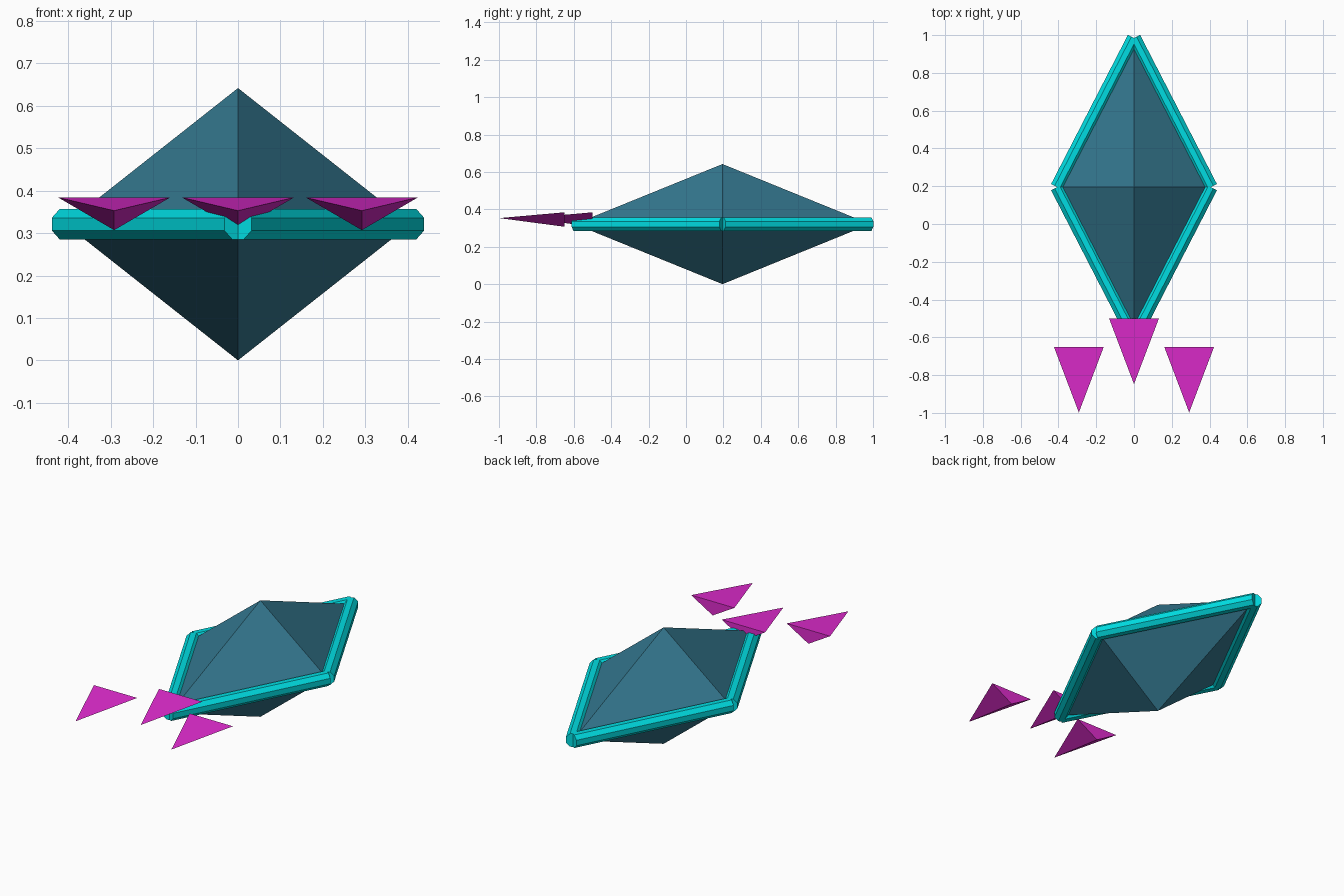
import bpy, bmesh
from math import sin, cos, pi
from mathutils import Vector

if "Cube" in bpy.data.objects:
    bpy.data.objects.remove(bpy.data.objects["Cube"])

CY, CZ = 0.195, 0.321            # centre of the crystal
HX, HY, HZ = 0.407, 0.79, 0.321  # its half extents


def material(name, color):
    m = bpy.data.materials.new(name)
    m.diffuse_color = (*color, 1)
    m.use_nodes = True
    m.node_tree.nodes["Principled BSDF"].inputs["Base Color"].default_value = m.diffuse_color
    return m


def hull(name, points, mat):
    """Flat-shaded convex solid around a few points."""
    bm = bmesh.new()
    for p in points:
        bm.verts.new(p)
    bmesh.ops.convex_hull(bm, input=bm.verts[:])
    bmesh.ops.dissolve_limit(bm, angle_limit=0.005, verts=bm.verts[:], edges=bm.edges[:])
    bmesh.ops.recalc_face_normals(bm, faces=bm.faces[:])
    me = bpy.data.meshes.new(name)
    bm.to_mesh(me)
    bm.free()
    me.materials.append(mat)
    ob = bpy.data.objects.new(name, me)
    bpy.context.collection.objects.link(ob)
    return ob


teal = material("dark_teal", (0.035, 0.19, 0.28))
cyan = material("cyan", (0.0, 0.72, 0.76))
magenta = material("magenta", (0.75, 0.025, 0.62))

# Stretched octahedral body
centre = Vector((0, CY, CZ))
axes = [Vector((HX, 0, 0)), Vector((0, HY, 0)), Vector((0, 0, HZ))]
hull("crystal_body", [centre + s * a for a in axes for s in (1, -1)], teal)

# Octagonal rim bars along the four waist edges, flat side up
R = 0.039
corners = [centre + axes[0], centre + axes[1], centre - axes[0], centre - axes[1]]
for i in range(4):
    a, b = corners[i], corners[(i + 1) % 4]
    side = (b - a).normalized().cross(Vector((0, 0, 1)))
    ring = [side * (R * cos((k + 0.5) * pi / 4)) + Vector((0, 0, R * sin((k + 0.5) * pi / 4)))
            for k in range(8)]
    hull(f"rim_bar_{i + 1}", [p + o for p in (a, b) for o in ring], cyan)

# Three flattened triangular spikes pointing forward
for name, x, y in (("left", -0.292, -0.65), ("middle", 0, -0.5), ("right", 0.292, -0.65)):
    hull(f"spike_{name}", [(x - 0.132, y, 0.384), (x + 0.132, y, 0.384),
                           (x, y, 0.307), (x, y - 0.348, 0.353)], magenta)
